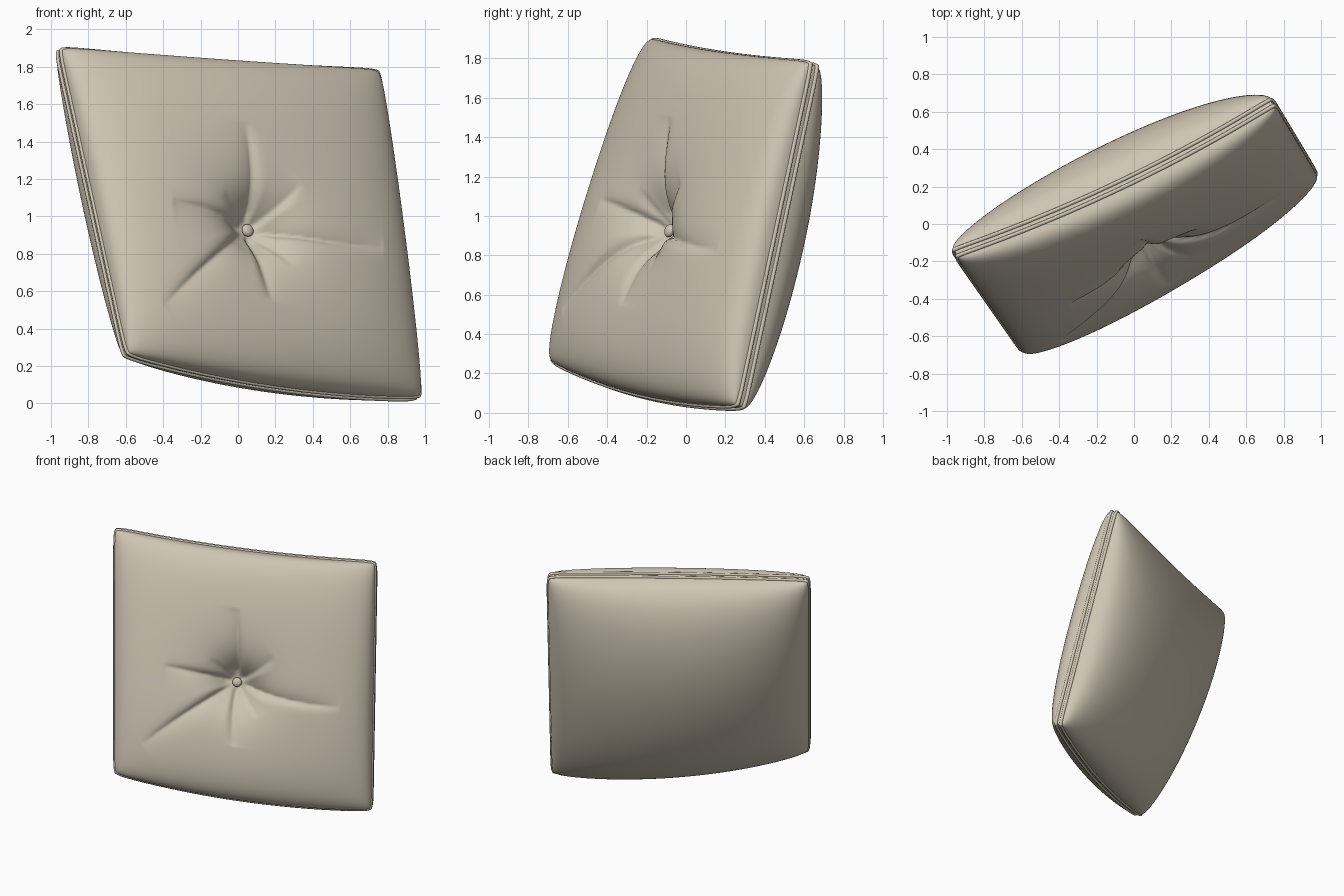
import bpy, bmesh, math
from mathutils import Vector

cube = bpy.data.objects.get("Cube")
if cube:
    bpy.data.objects.remove(cube, do_unlink=True)

# One fabric colour
fabric = bpy.data.materials.new("beige_fabric")
fabric.use_nodes = True
colour = (0.62, 0.56, 0.45, 1)
fabric.diffuse_color = colour
bsdf = fabric.node_tree.nodes["Principled BSDF"]
bsdf.inputs["Base Color"].default_value = colour
bsdf.inputs["Roughness"].default_value = 0.8

# Seam corners of the leaning cushion
TL, TR = Vector((-0.965, -0.155, 1.895)), Vector((0.745, 0.655, 1.775))
BL, BR = Vector((-0.605, -0.67, 0.255)), Vector((0.97, 0.28, 0.025))
U = (TR + BR - TL - BL).normalized()
NORMAL = U.cross(TL + TR - BL - BR).normalized()
V = NORMAL.cross(U)
HALF_U, HALF_V = 0.95, 0.9
HALF_SEAM = 0.02


def base(u, v):
    """Sagging, slightly twisted sheet that carries the seam; u and v run -1..1."""
    corner = (abs(u) * abs(v)) ** 24
    a, b = (1 + u * (1 - 0.012 * corner)) / 2, (1 + v * (1 - 0.012 * corner)) / 2
    p = (BL * (1 - a) + BR * a) * (1 - b) + (TL * (1 - a) + TR * a) * b
    sag = 1 - u * u
    return p - V * sag * (0.045 - 0.015 * v) + NORMAL * sag * 0.045 * max(v, 0) ** 2


# Tuft centre and the ends of the creases, measured from it
TUFT = Vector((-0.04, -0.05))
CREASES = [Vector(e) for e in ((0, 0.55), (0.28, 0.23), (0.76, -0.09), (0.17, -0.22),
                               (-0.02, -0.44), (-0.69, -0.56), (-0.53, 0.05), (-0.18, 0.16))]


def dome(u, v, power):
    return max(0, (1 - u * u) * (1 - v * v)) ** power


def crease_depth(p):
    total = 0
    for end in CREASES:
        length = end.length
        d = end / length
        along = p.dot(d) / length
        if 0 < along < 1:
            side = d.x * p.y - d.y * p.x
            side += 0.12 * length * along * (1 - along)
            width = 0.022 if side < 0 else 0.06
            taper = min(1, along * 6) * (1 - along) ** 0.6
            total = max(total, 0.055 * min(1, length * 2.2) * taper * math.exp(-abs(side) / width))
    return total


def front_height(u, v):
    p = Vector((u * HALF_U, v * HALF_V)) - TUFT
    puff = dome(u, v, 0.35)
    dimple = 0.215 / (1 + (p.length / 0.16) ** 2)
    return HALF_SEAM + 0.265 * puff - (dimple + crease_depth(p)) * min(1, puff * 1.2)


def back_height(u, v):
    return -HALF_SEAM - 0.365 * dome(u, v, 0.4)


def finish(obj):
    obj.data.materials.append(fabric)
    for poly in obj.data.polygons:
        poly.use_smooth = True


def mesh_object(name, bm):
    mesh = bpy.data.meshes.new(name)
    bm.to_mesh(mesh)
    bm.free()
    obj = bpy.data.objects.new(name, mesh)
    bpy.context.collection.objects.link(obj)
    finish(obj)
    return obj


def panel(name, height, n, flip):
    """Stuffed panel whose rows crowd towards the seam."""
    bm = bmesh.new()
    steps = [math.sin(math.pi / 2 * (2 * i / n - 1)) for i in range(n + 1)]
    rows = [[bm.verts.new(base(u, v) + NORMAL * height(u, v)) for u in steps] for v in steps]
    for r0, r1 in zip(rows, rows[1:]):
        for i in range(n):
            quad = [r0[i], r0[i + 1], r1[i + 1], r1[i]]
            bm.faces.new(quad[::-1] if flip else quad)
    return mesh_object(name, bm)


panel("front_panel", front_height, 210, False)
panel("back_panel", back_height, 90, True)

# Seam outline, walked anticlockwise
ring = []
count = 60
for k in range(4):
    for i in range(count):
        s = math.sin(math.pi / 2 * (2 * i / count - 1))
        ring.append(((s, -1), (1, s), (-s, 1), (-1, -s))[k])
outline = [base(u, v) for u, v in ring]

# Narrow band between the two panels
bm = bmesh.new()
near = [bm.verts.new(p + NORMAL * HALF_SEAM) for p in outline]
far = [bm.verts.new(p - NORMAL * HALF_SEAM) for p in outline]
for i in range(len(outline)):
    j = (i + 1) % len(outline)
    bm.faces.new((near[i], far[i], far[j], near[j]))
mesh_object("seam_band", bm)

# Piping along both edges of the band
for name, offset in (("front_piping", HALF_SEAM), ("back_piping", -HALF_SEAM)):
    curve = bpy.data.curves.new(name, "CURVE")
    curve.dimensions = "3D"
    curve.bevel_depth = 0.011
    curve.bevel_resolution = 2
    spline = curve.splines.new("POLY")
    spline.points.add(len(outline) - 1)
    spline.use_cyclic_u = True
    for point, p in zip(spline.points, outline):
        point.co = (*(p + NORMAL * offset), 1)
    spline.use_smooth = True
    obj = bpy.data.objects.new(name, curve)
    bpy.context.collection.objects.link(obj)
    curve.materials.append(fabric)

# Button in the tuft
tu, tv = TUFT.x / HALF_U, TUFT.y / HALF_V
centre = base(tu, tv) + NORMAL * (front_height(tu, tv) + 0.012)
bpy.ops.mesh.primitive_uv_sphere_add(segments=24, ring_count=12, radius=0.034, location=centre)
button = bpy.context.object
button.name = "tuft_button"
button.scale.z = 0.6
button.rotation_euler = NORMAL.to_track_quat("Z", "Y").to_euler()
finish(button)
